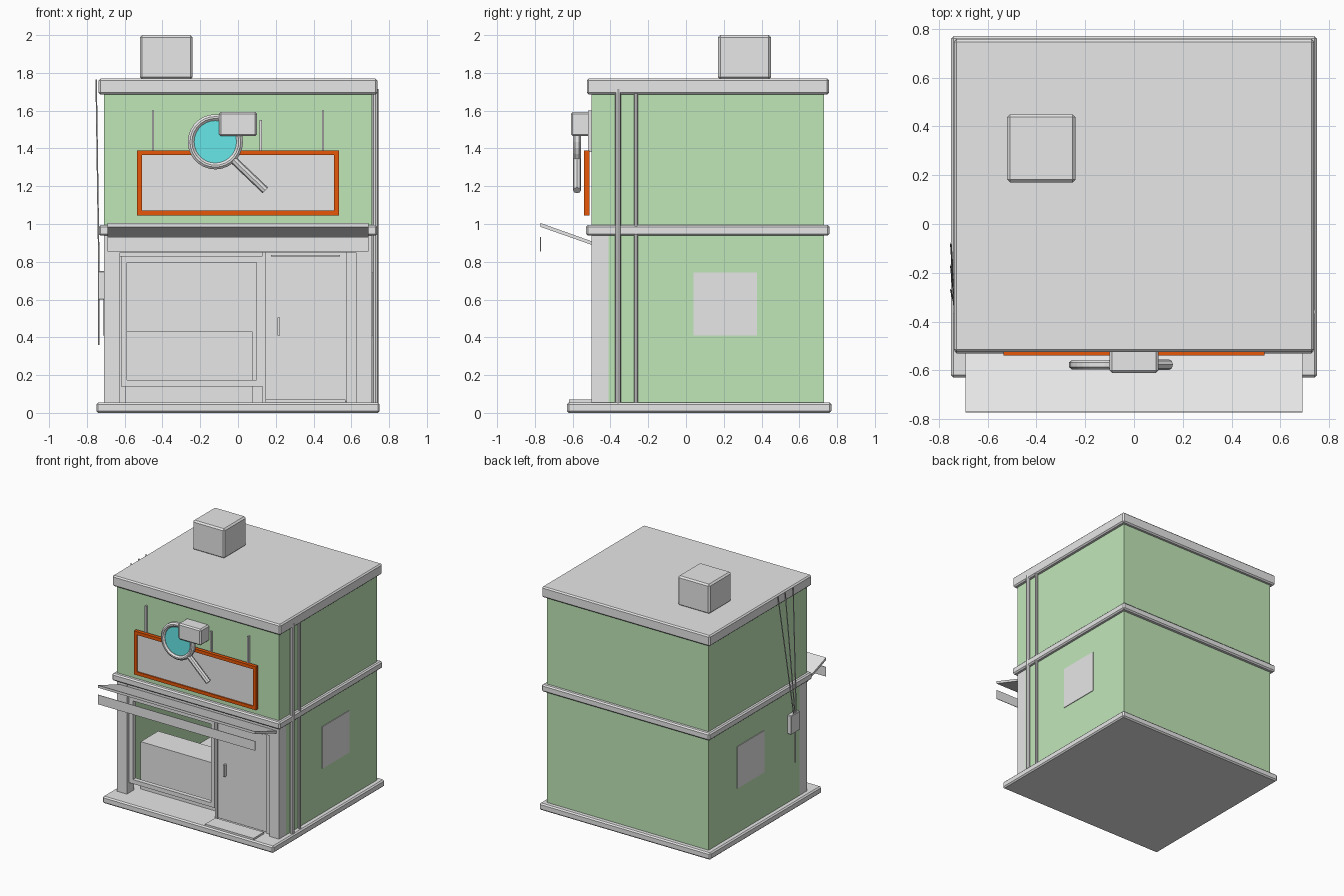
import bpy, bmesh, math
from mathutils import Vector

if "Cube" in bpy.data.objects:
    bpy.data.objects.remove(bpy.data.objects["Cube"])


def material(name, rgb):
    m = bpy.data.materials.new(name)
    m.diffuse_color = (*rgb, 1)
    m.use_nodes = True
    m.node_tree.nodes["Principled BSDF"].inputs["Base Color"].default_value = m.diffuse_color
    return m


GREY = material("plain grey", (0.8, 0.8, 0.8))
GREEN = material("wall green", (0.55, 0.83, 0.50))
ORANGE = material("sign orange", (1.0, 0.12, 0.003))
CYAN = material("lens cyan", (0.17, 1.0, 1.0))


def add_object(name, bm, mat):
    bmesh.ops.recalc_face_normals(bm, faces=bm.faces)
    me = bpy.data.meshes.new(name)
    bm.to_mesh(me)
    bm.free()
    me.materials.append(mat)
    ob = bpy.data.objects.new(name, me)
    bpy.context.collection.objects.link(ob)
    return ob


def box(name, x, y, z, mat=GREY, bevel=0):
    """Box from its (min, max) range on each axis."""
    bm = bmesh.new()
    bmesh.ops.create_cube(bm, size=1)
    for v in bm.verts:
        v.co = [r[0] if c < 0 else r[1] for c, r in zip(v.co, (x, y, z))]
    ob = add_object(name, bm, mat)
    if bevel:
        mod = ob.modifiers.new("soft edge", "BEVEL")
        mod.width = bevel
        mod.segments = 1
    return ob


def rod(name, a, b, radius, mat=GREY, sides=8, end_radius=None):
    """Straight rod between two points."""
    a, b = Vector(a), Vector(b)
    bm = bmesh.new()
    bmesh.ops.create_cone(bm, cap_ends=True, segments=sides, radius1=radius,
                          radius2=radius if end_radius is None else end_radius,
                          depth=(b - a).length)
    ob = add_object(name, bm, mat)
    ob.location = (a + b) / 2
    ob.rotation_mode = "QUATERNION"
    ob.rotation_quaternion = (b - a).to_track_quat("Z", "Y")
    return ob


def frame(name, x, y, z, w, mat=GREY):
    """Rectangular frame of bar width w, facing the front."""
    bm = bmesh.new()
    outer = [(x[0], z[0]), (x[1], z[0]), (x[1], z[1]), (x[0], z[1])]
    inner = [(x[0] + w, z[0] + w), (x[1] - w, z[0] + w),
             (x[1] - w, z[1] - w), (x[0] + w, z[1] - w)]
    loops = [[bm.verts.new((px, d, pz)) for px, pz in pts]
             for pts, d in ((outer, y[0]), (inner, y[0]), (inner, y[1]), (outer, y[1]))]
    for k in range(4):
        p, q = loops[k], loops[(k + 1) % 4]
        for i in range(4):
            j = (i + 1) % 4
            bm.faces.new((p[i], p[j], q[j], q[i]))
    return add_object(name, bm, mat)


# Slabs: base, band between floors, roof, roof box
box("base_slab", (-0.75, 0.75), (-0.63, 0.77), (0, 0.055), bevel=0.01)
box("floor_band", (-0.737, 0.737), (-0.53, 0.76), (0.938, 0.995), bevel=0.01)
box("roof_slab", (-0.738, 0.738), (-0.525, 0.757), (1.685, 1.77), bevel=0.01)
box("chimney", (-0.52, -0.24), (0.17, 0.45), (1.765, 2.0), bevel=0.012)

# Walls: solid upper floor, hollow lower floor with a shop room
box("upper_wall", (-0.71, 0.71), (-0.5, 0.73), (0.98, 1.69), GREEN)
box("back_wall", (-0.71, 0.71), (0.71, 0.73), (0.05, 0.95), GREEN)
box("room_back_panel", (-0.69, 0.69), (0.702, 0.71), (0.05, 0.94))
for side, s in (("left", -1), ("right", 1)):
    box(side + "_wall", sorted((s * 0.69, s * 0.71)), (-0.41, 0.71), (0.05, 0.95), GREEN)
    box(side + "_pillar", sorted((s * 0.625, s * 0.71)), (-0.5, -0.41), (0.05, 0.95))
    box(side + "_wall_panel", sorted((s * 0.705, s * 0.715)), (0.04, 0.375), (0.41, 0.742))

# Shop front: lintel, window, display counter, door
box("lintel", (-0.63, 0.63), (-0.495, -0.41), (0.85, 0.945))
frame("window_frame", (-0.62, 0.13), (-0.48, -0.445), (0.14, 0.83), 0.033)
box("window_head", (-0.63, 0.14), (-0.46, -0.43), (0.825, 0.86))
box("display_counter", (-0.595, 0.078), (-0.37, -0.15), (0.05, 0.43))
box("door", (0.145, 0.575), (-0.46, -0.43), (0.06, 0.855))
box("door_post_left", (0.13, 0.147), (-0.475, -0.42), (0.055, 0.855))
box("door_post_right", (0.575, 0.63), (-0.47, -0.42), (0.055, 0.855))
box("door_top_strip", (0.175, 0.54), (-0.468, -0.455), (0.828, 0.836))
box("door_handle", (0.21, 0.222), (-0.485, -0.455), (0.41, 0.505))
box("door_mat", (0.145, 0.57), (-0.62, -0.49), (0.05, 0.07))

# Awning: tilted sheet rising outwards, with a hanging strip
bm = bmesh.new()
profile = [(-0.77, 0.985), (-0.77, 1.005), (-0.495, 0.907), (-0.495, 0.888)]
face = bm.faces.new([bm.verts.new((-0.69, y, z)) for y, z in profile])
ext = bmesh.ops.extrude_face_region(bm, geom=[face])
bmesh.ops.translate(bm, vec=(1.38, 0, 0),
                    verts=[g for g in ext["geom"] if isinstance(g, bmesh.types.BMVert)])
add_object("awning", bm, GREY)
box("awning_strip", (-0.69, 0.69), (-0.772, -0.768), (0.855, 0.93))

# Sign board with its frame and hangers
frame("sign_frame", (-0.535, 0.535), (-0.54, -0.512), (1.045, 1.39), 0.026, ORANGE)
box("sign_board", (-0.51, 0.51), (-0.53, -0.514), (1.07, 1.366))
for i, x in enumerate((-0.45, 0.45)):
    box("sign_hanger_%d" % i, (x - 0.005, x + 0.005), (-0.52, -0.498), (1.38, 1.6))
box("lamp_bracket", (0.115, 0.127), (-0.515, -0.498), (1.38, 1.55))

# Magnifying glass: ring, lens, handle
cx, cy, cz = -0.12, -0.577, 1.435
bm = bmesh.new()
section = [(0.112, -0.01), (0.124, -0.02), (0.134, -0.02), (0.146, -0.01),
           (0.146, 0.01), (0.134, 0.02), (0.124, 0.02), (0.112, 0.01)]
N = 28
rings = []
for i in range(N):
    a = math.tau * i / N
    rings.append([bm.verts.new((cx + r * math.cos(a), cy + d, cz + r * math.sin(a)))
                  for r, d in section])
for i in range(N):
    p, q = rings[i], rings[(i + 1) % N]
    for k in range(8):
        m = (k + 1) % 8
        bm.faces.new((p[k], p[m], q[m], q[k]))
add_object("glass_ring", bm, GREY)
rod("glass_lens", (cx, cy - 0.006, cz), (cx, cy + 0.006, cz), 0.115, CYAN, sides=N)
rod("glass_handle", (-0.025, cy, 1.34), (0.145, cy, 1.178), 0.021)

# Box lamp above the sign
box("sign_lamp", (-0.1, 0.1), (-0.61, -0.498), (1.465, 1.593), bevel=0.01)

# Drain pipes on the right wall
rod("pipe_wide", (0.728, -0.36, 0.05), (0.728, -0.36, 1.715), 0.016)
rod("pipe_narrow", (0.725, -0.265, 0.05), (0.725, -0.265, 1.69), 0.011)

# Meter box on the left wall with cables from the roof
box("meter_box", (-0.742, -0.705), (-0.37, -0.26), (0.6, 0.75), bevel=0.004)
for i, y in enumerate((-0.08, -0.17, -0.27)):
    rod("cable_%d" % i, (-0.751, y, 1.765), (-0.736, -0.3 - 0.015 * i, 0.74), 0.004, sides=6)
rod("meter_conduit", (-0.738, -0.315, 0.36), (-0.738, -0.315, 0.61), 0.005, sides=6)
